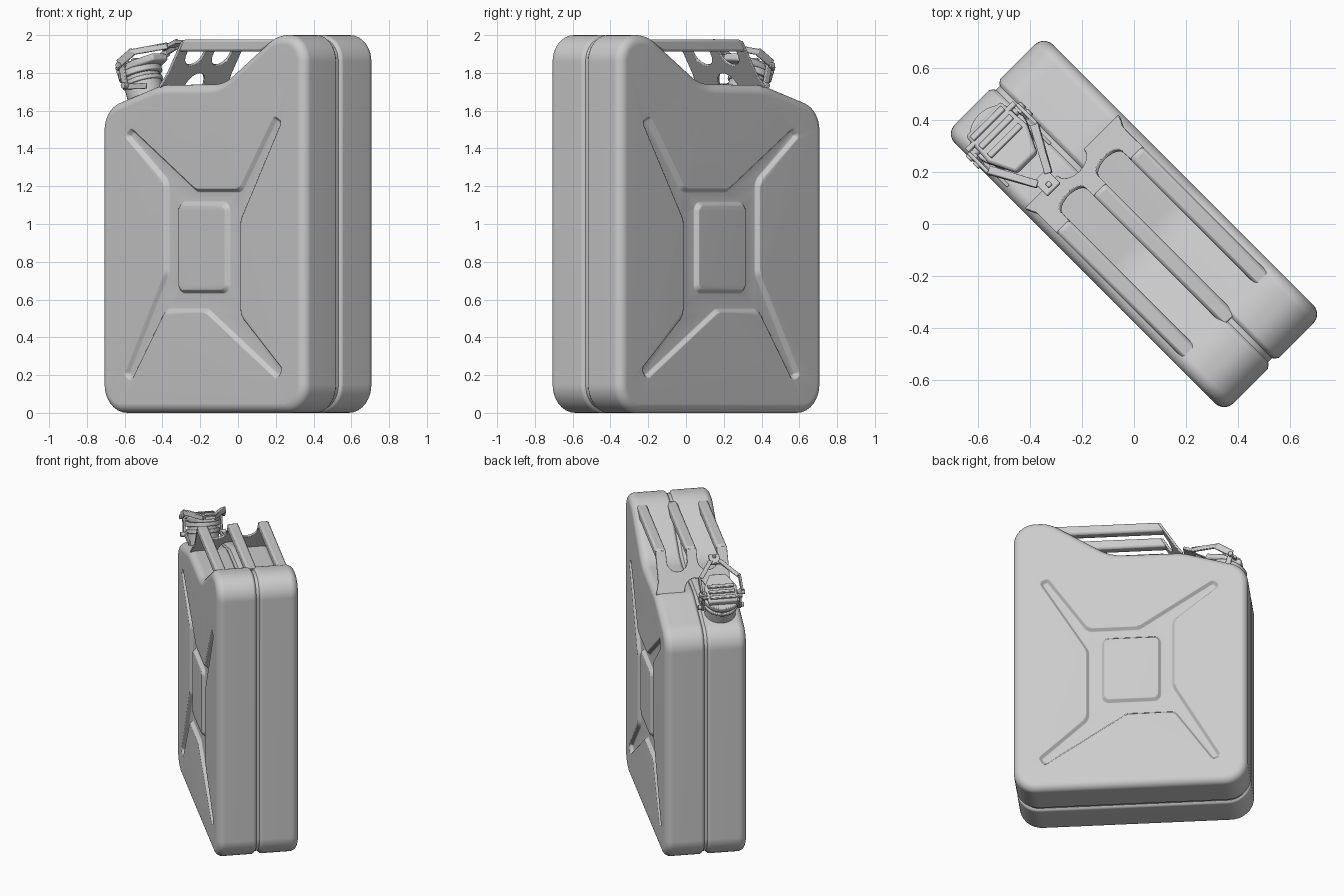
import bpy, bmesh
from math import radians, cos, sin, pi, sqrt
from mathutils import Vector, Matrix

if "Cube" in bpy.data.objects:
    bpy.data.objects.remove(bpy.data.objects["Cube"])

TURN = Matrix.Rotation(radians(-45), 4, 'Z')      # the can stands diagonally
# cap frame: leaning outwards on the shoulder
CAP = TURN @ Matrix.Translation((-.55, -.125, 1.64)) @ Matrix.Rotation(radians(-20), 4, 'Y')


def finish(name, bm, matrix=TURN, bevel=0, angle=35):
    bmesh.ops.recalc_face_normals(bm, faces=bm.faces)
    me = bpy.data.meshes.new(name)
    bm.to_mesh(me)
    bm.free()
    ob = bpy.data.objects.new(name, me)
    bpy.context.collection.objects.link(ob)
    ob.matrix_world = matrix
    bpy.ops.object.select_all(action='DESELECT')
    ob.select_set(True)
    bpy.context.view_layer.objects.active = ob
    bpy.ops.object.shade_smooth_by_angle(angle=radians(angle))
    if bevel:
        mod = ob.modifiers.new("bevel", 'BEVEL')
        mod.width, mod.segments, mod.limit_method = bevel, 2, 'ANGLE'
    return ob


def fillet(corners, n=8):
    """Round each (x, z, radius) corner with an arc; returns a CCW outline."""
    out = []
    for i, (x, z, r) in enumerate(corners):
        p = Vector((x, z))
        a = (Vector(corners[i - 1][:2]) - p).normalized()
        b = (Vector(corners[(i + 1) % len(corners)][:2]) - p).normalized()
        w = sqrt(max(0, (1 - a.dot(b)) / 2))
        t = r * sqrt(max(0, (1 + a.dot(b)) / 2)) / w if w else 0
        t = r * (sqrt(max(0, (1 + a.dot(b)) / (1 - a.dot(b)))))
        for k in range(n + 1):
            s = k / n
            c0, c1, c2 = (1 - s) ** 2, 2 * s * (1 - s) * w, s * s
            out.append(((p + a * t) * c0 + p * c1 + (p + b * t) * c2) / (c0 + c1 + c2))
    area = sum(out[i - 1].cross(out[i]) for i in range(len(out)))
    return out if area > 0 else out[::-1]


def inset(loop, d):
    res = []
    for i, p in enumerate(loop):
        e0 = (p - loop[i - 1]).normalized()
        e1 = (loop[(i + 1) % len(loop)] - p).normalized()
        n = Vector((-(e0 + e1).y, (e0 + e1).x)).normalized()
        res.append(p + n * d / max(.5, n.dot(Vector((-e0.y, e0.x)))))
    return res


def rings(bm, loop, steps):
    """Skin a stack of inset copies of an outline; returns first and last edge loops."""
    stack = [[bm.verts.new((q.x, y, q.y)) for q in inset(loop, d)] for y, d in steps]
    n = len(loop)
    for a, b in zip(stack, stack[1:]):
        for i in range(n):
            bm.faces.new((a[i - 1], a[i], b[i], b[i - 1]))
    return [[bm.edges.get((s[i - 1], s[i])) for i in range(n)] for s in (stack[0], stack[-1])]


def prism(name, pts, depth, matrix, bevel=0):
    """Extrude an XY polygon along Z, centred on its plane."""
    bm = bmesh.new()
    f = bm.faces.new([bm.verts.new((x, y, -depth / 2)) for x, y in pts])
    ext = bmesh.ops.extrude_face_region(bm, geom=[f])['geom']
    bmesh.ops.translate(bm, vec=(0, 0, depth), verts=[v for v in ext if isinstance(v, bmesh.types.BMVert)])
    return finish(name, bm, matrix, bevel)


def strip(name, p, q, width, height, matrix=CAP):
    p, q = Vector(p), Vector(q)
    bm = bmesh.new()
    bmesh.ops.create_cube(bm, size=1, matrix=Matrix.Diagonal(((q - p).length, width, height, 1)))
    d = (q - p).normalized()
    up = Vector((0, 0, 1)) if abs(d.z) < .8 else Vector((1, 0, 0))
    side = up.cross(d).normalized()
    rot = Matrix((d, side, d.cross(side))).transposed().to_4x4()
    return finish(name, bm, matrix @ Matrix.Translation((p + q) / 2) @ rot, .004)


def cylinder(name, r, z0, z1, matrix=CAP, bevel=.006, r2=None, segs=40):
    bm = bmesh.new()
    bmesh.ops.create_cone(bm, cap_ends=True, segments=segs, radius1=r, radius2=r2 or r, depth=z1 - z0)
    return finish(name, bm, matrix @ Matrix.Translation((0, 0, (z0 + z1) / 2)), bevel)


# ---- body: one half-shell with recessed star and raised panel, mirrored ----
outline = fillet([(-.76, 0, .15), (.76, 0, .15), (.76, 2, .14), (.53, 2, .22),
                  (.13, 1.74, .28), (-.34, 1.735, .3), (-.76, 1.61, .15)])
star = fillet([(x, z, r) for x, z, r in [
    (-.535, 1.515, .028), (-.05, 1.19, .04), (.27, 1.19, .04), (.535, 1.58, .028),
    (.60, 1.545, .028), (.29, 1.02, .06), (.29, .52, .06), (.605, .235, .028),
    (.56, .17, .028), (.02, .53, .04), (-.28, .53, .04), (-.53, .165, .028),
    (-.595, .195, .028), (-.29, .74, .06), (-.29, 1.22, .06), (-.59, 1.465, .028)]], 5)
panel = fillet([(-.2, .63, .05), (.19, .63, .05), (.19, 1.12, .05), (-.2, 1.12, .05)], 5)
W, R, D = .268, .05, .024
bm = bmesh.new()
arc = [(-(W - R) - R * sin(k * pi / 16), R - R * cos(k * pi / 16)) for k in range(9)]
_, rim = rings(bm, outline, [(0, .018), (-.01, .018), (-.018, .008), (-.03, 0)] + arc)
soft = [(0, 0), (.004, .006), (D - .004, .018), (D, .024)]
star_top, star_floor = rings(bm, star, [(-W + y, d) for y, d in soft])
panel_floor, panel_top = rings(bm, panel, [(-W + D - y, d) for y, d in soft])
for edges in (rim + star_top, star_floor + panel_floor, panel_top):
    bmesh.ops.triangle_fill(bm, use_beauty=True, edges=edges, normal=(0, -1, 0))
body = finish("can_body", bm, angle=50)
mod = body.modifiers.new("mirror", 'MIRROR')
mod.use_axis = (False, True, False)
mod = body.modifiers.new("normals", 'WEIGHTED_NORMAL')
mod.keep_sharp = True

# ---- three carrying bars ----
for name, y in (("front", -.2), ("middle", 0), ("back", .2)):
    m = TURN @ Matrix.Translation((0, y, 0)) @ Matrix.Rotation(radians(90), 4, 'X')
    prism(name + "_handle_bar", [(-.185, 1.977), (.53, 1.977), (.40, 1.912), (-.22, 1.912)], .068, m, .014)

# ---- slotted plate that carries the bars, sloping to the shoulder ----
def arch(c, r, v, h, a0, a1):
    return [(c + r * cos(a0 + (a1 - a0) * k / 12), v + h * sin(a0 + (a1 - a0) * k / 12)) for k in range(13)]

L = .283
pts = ([(-.255, 0)] + arch(-.005, .072, 0, .09, pi, 0) + [(.255, 0), (.235, .08), (.235, L), (.167, L)]
       + arch(.1, .066, .205, .066, 0, -pi) + [(.034, L), (-.034, L)]
       + arch(-.1, .066, .205, .066, 0, -pi) + [(-.167, L), (-.235, L), (-.235, .08)])
up = Vector((.15, 0, .24)).normalized()
side = Vector((0, 1, 0))
basis = Matrix((side, up, side.cross(up))).transposed().to_4x4()
prism("handle_plate", pts, .016, TURN @ Matrix.Translation((-.335, 0, 1.725)) @ basis, .003)

# ---- spout and lid ----
cylinder("spout_neck", .1, -.05, .15)
cylinder("spout_collar", .11, .105, .13)
cylinder("lid_base", .118, .15, .185)
prism("lid_top", [(-.08, -.095), (.06, -.105), (.17, -.055), (.17, .055), (.06, .105), (-.08, .095)],
      .04, CAP @ Matrix.Translation((0, 0, .2)), .01)
for i, x in enumerate((-.05, 0, .05)):
    strip(f"lid_rib_{i + 1}", (x, -.085, .224), (x, .085, .224), .024, .02)

# ---- clamping lever, hinges and links ----
for name, s in (("front", -1), ("back", 1)):
    strip(name + "_lever_arm", (-.01, s * .132, .225), (.11, s * .132, .25), .014, .045)
    strip(name + "_lever_reach", (.10, s * .134, .25), (.275, s * .036, .222), .014, .032)
    strip(name + "_lever_flange", (.10, s * .122, .262), (.275, s * .03, .236), .03, .008)
    strip(name + "_link", (-.015, s * .122, .09), (.0, s * .122, .23), .016, .035)
    strip(name + "_lower_link", (-.02, s * .115, .1), (.13, s * .115, .05), .014, .03)
    for part, z in (("upper", .215), ("lower", .1)):
        m = CAP @ Matrix.Translation((-.005, s * .125, z)) @ Matrix.Rotation(radians(90), 4, 'X')
        cylinder(f"{name}_{part}_pin", .016, -.025, .025, m, .003, segs=16)
strip("lever_tang", (.255, 0, .225), (.335, 0, .225), .07, .02)
strip("lever_crossbar", (-.035, -.13, .21), (-.035, .13, .21), .02, .02)
strip("lever_stud", (.31, 0, .22), (.31, 0, .245), .02, .02)
